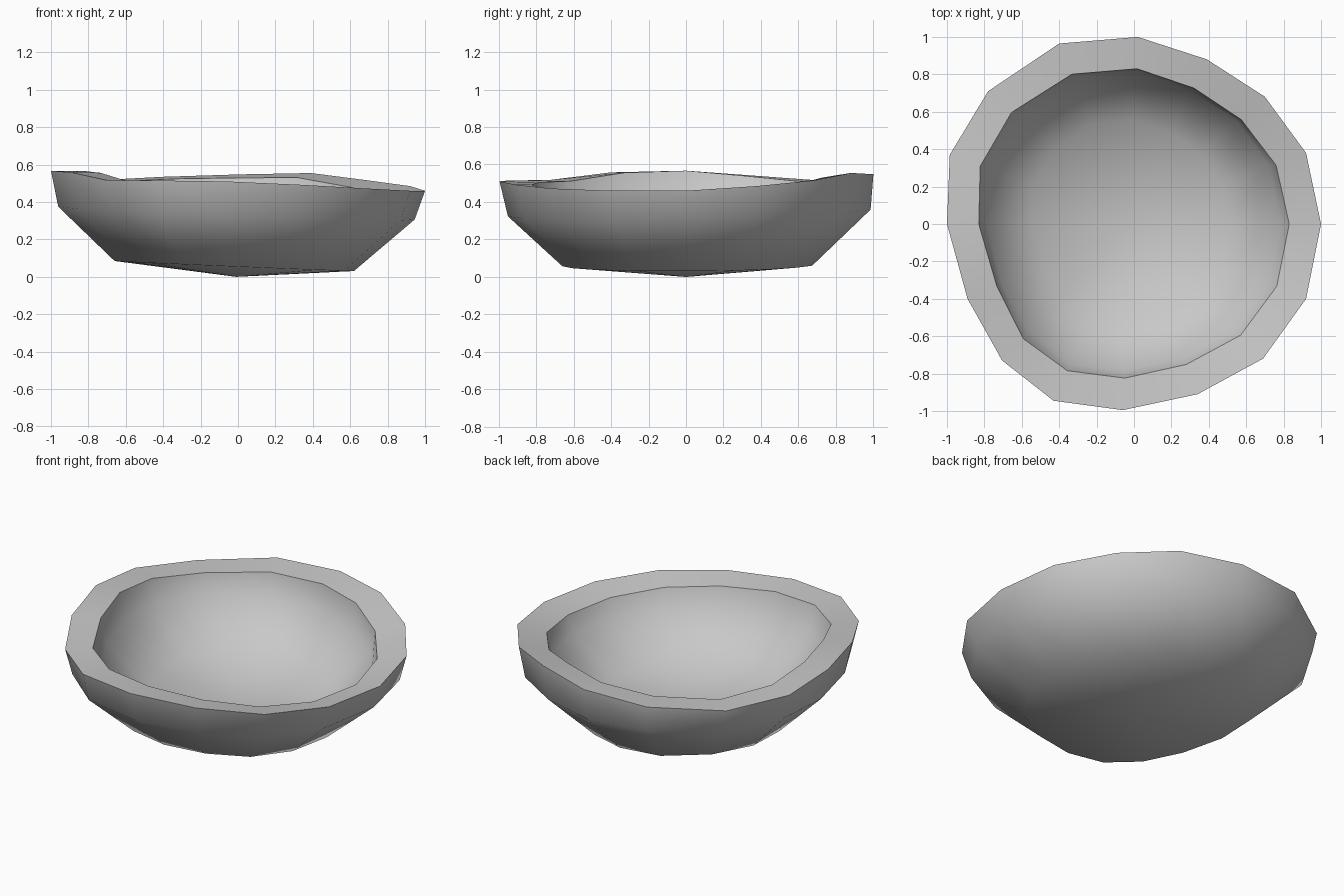
import bpy, bmesh, math

if "Cube" in bpy.data.objects:
    bpy.data.objects.remove(bpy.data.objects["Cube"])

# One plain grey material
grey = bpy.data.materials.new("warm_grey")
grey.use_nodes = True
colour = (0.58, 0.58, 0.58, 1)
grey.diffuse_color = colour
grey.node_tree.nodes["Principled BSDF"].inputs["Base Color"].default_value = colour

# Hand-shaped rim, counter-clockwise from +x: x, y, height
rim = [(1, 0, .46), (.92, .38, .485), (.70, .68, .515), (.39, .88, .555),
       (.02, 1, .548), (-.40, .965, .535), (-.78, .71, .515), (-.985, .37, .54),
       (-1, 0, .567), (-.89, -.40, .558), (-.705, -.73, .517), (-.43, -.945, .515),
       (-.06, -.995, .51), (.34, -.91, .492), (.69, -.72, .472), (.92, -.40, .46)]
# Width of the inner lip relative to the rim
lip_scale = [.83, .826, .82, .825, .83, .83, .84, .835,
             .83, .825, .84, .83, .828, .825, .826, .83]


def ring(bm, scale, shift, height, tilt_x, tilt_y):
    """Scaled copy of the rim laid on a slightly tilted plane."""
    out = []
    for x, y, _ in rim:
        px, py = x * scale[0] + shift[0], y * scale[1] + shift[1]
        out.append(bm.verts.new((px, py, height + tilt_x * px + tilt_y * py)))
    return out


def bridge(bm, a, b):
    n = len(a)
    for i in range(n):
        j = (i + 1) % n
        bm.faces.new((a[i], a[j], b[j], b[i]))


def fan(bm, loop, point):
    tip = bm.verts.new(point)
    for i in range(len(loop)):
        bm.faces.new((loop[i], loop[(i + 1) % len(loop)], tip))


bm = bmesh.new()

# Outer shell, from the rim down to the shallow pointed base
edge = [bm.verts.new(p) for p in rim]
belly = ring(bm, (.953, .97), (-.008, .015), .34, -.036, .02)
foot = ring(bm, (.64, .668), (-.02, .005), .057, -.042, .004)

# Inner shell, from the lip down to the hollow floor
lip = []
for (x, y, z), s in zip(rim, lip_scale):
    lip.append(bm.verts.new((x * s, y * s, z - .018 - .018 * x)))
wall = ring(bm, (.79, .80), (-.006, .01), .365, -.05, .02)
floor = ring(bm, (.53, .55), (-.015, .005), .127, -.042, .004)

for a, b in ((lip, edge), (edge, belly), (belly, foot), (wall, lip), (floor, wall)):
    bridge(bm, a, b)
fan(bm, foot, (-.01, 0, 0))
fan(bm, floor, (-.01, 0, .08))
bmesh.ops.recalc_face_normals(bm, faces=bm.faces)

# Smooth shells with a crisp rim on both sides
for face in bm.faces:
    face.smooth = True
for loop in (edge, lip):
    for i, vert in enumerate(loop):
        bm.edges.get((vert, loop[i - 1])).smooth = False

mesh = bpy.data.meshes.new("bowl")
bm.to_mesh(mesh)
bm.free()
mesh.materials.append(grey)
bowl = bpy.data.objects.new("bowl", mesh)
bpy.context.collection.objects.link(bowl)
